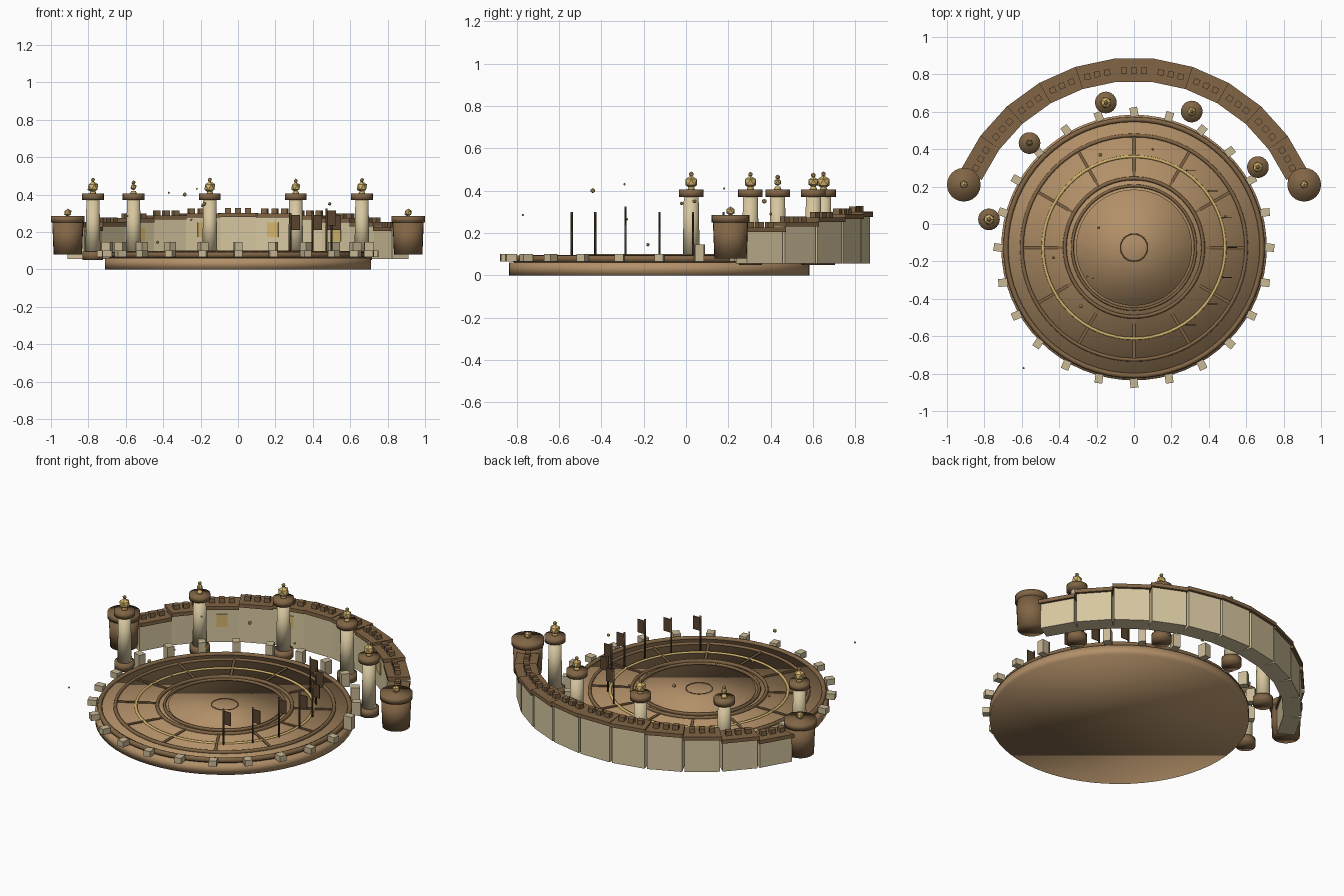
import bpy, bmesh, math, random
from mathutils import Matrix, Vector

random.seed(4)
cube = bpy.data.objects.get("Cube")
if cube:
    bpy.data.objects.remove(cube, do_unlink=True)

CY = -0.126  # shared centre of the stage and the curved wall


def material(name, rgb):
    m = bpy.data.materials.new(name)
    m.use_nodes = True
    m.diffuse_color = (*rgb, 1)
    bsdf = next(n for n in m.node_tree.nodes if n.type == 'BSDF_PRINCIPLED')
    bsdf.inputs["Base Color"].default_value = (*rgb, 1)
    return m


EARTH = material("warm brown stone", (0.45, 0.28, 0.14))
TRIM = material("dark brown trim", (0.22, 0.13, 0.06))
CREAM = material("cream stone", (0.68, 0.57, 0.35))
BLOCK = material("pale block stone", (0.58, 0.48, 0.30))
GOLD = material("gold", (0.66, 0.46, 0.15))
CLOTH = material("dark cloth", (0.10, 0.06, 0.03))


def finish(bm, name, mat, smooth=False):
    mesh = bpy.data.meshes.new(name)
    bmesh.ops.recalc_face_normals(bm, faces=bm.faces)
    for f in bm.faces:
        f.smooth = smooth
    bm.to_mesh(mesh)
    bm.free()
    mesh.materials.append(mat)
    ob = bpy.data.objects.new(name, mesh)
    bpy.context.collection.objects.link(ob)
    return ob


def drum(name, mat, x, y, z0, z1, r0, r1=None, sides=24):
    bm = bmesh.new()
    bmesh.ops.create_cone(bm, cap_ends=True, segments=sides, radius1=r0,
                          radius2=r0 if r1 is None else r1, depth=z1 - z0,
                          matrix=Matrix.Translation((x, y, (z0 + z1) / 2)))
    return finish(bm, name, mat, True)


def ball(name, mat, pos, r, detail=1):
    bm = bmesh.new()
    bmesh.ops.create_icosphere(bm, subdivisions=detail, radius=r,
                               matrix=Matrix.Translation(pos))
    return finish(bm, name, mat)


def box(name, mat, pos, size, turn=0.0):
    bm = bmesh.new()
    bmesh.ops.create_cube(bm, size=1, matrix=Matrix.Translation(pos)
                          @ Matrix.Rotation(turn, 4, 'Z') @ Matrix.Diagonal((*size, 1)))
    return finish(bm, name, mat)


def ring(name, mat, r, z, half_width, half_height):
    bpy.ops.mesh.primitive_torus_add(location=(0, CY, z), major_radius=r, minor_radius=half_width,
                                     major_segments=64, minor_segments=8)
    ob = bpy.context.object
    ob.name = name
    ob.scale.z = half_height / half_width
    ob.data.materials.append(mat)
    bpy.ops.object.shade_smooth()


def polar(deg, r, z):
    a = math.radians(deg)
    return Vector((r * math.cos(a), CY + r * math.sin(a), z))


# Stage: stacked discs
drum("stage_base", EARTH, 0, CY, 0, 0.06, 0.71, sides=64)
drum("stage_step", EARTH, 0, CY, 0.06, 0.08, 0.685, sides=64)
drum("stage_floor", EARTH, 0, CY, 0.08, 0.086, 0.60, sides=64)
drum("stage_centre", EARTH, 0, CY, 0.086, 0.095, 0.31, sides=64)

# Stage rings and spokes
ring("rim_ring", TRIM, 0.685, 0.078, 0.014, 0.016)
ring("outer_ring", TRIM, 0.60, 0.085, 0.010, 0.012)
ring("gold_ring", GOLD, 0.487, 0.087, 0.008, 0.007)
ring("middle_ring", TRIM, 0.37, 0.090, 0.010, 0.012)
ring("inner_ring", TRIM, 0.33, 0.092, 0.008, 0.010)
ring("centre_ring", TRIM, 0.073, 0.095, 0.003, 0.003)
for i in range(12):
    box("floor_spoke", TRIM, polar(i * 30, 0.485, 0.087), (0.22, 0.014, 0.008), math.radians(i * 30))

# Edge blocks, taller along the back
for i in range(24):
    a = i * 15
    h = 0.08 if 10 < a < 170 else 0.035
    turn = math.radians(a + random.uniform(-12, 12))
    box("edge_block", BLOCK, polar(a, 0.725, 0.066 + h / 2), (0.05, 0.042, h), turn)


# Curved back wall: panels, coping and merlons
def wall_top(deg):
    return 0.205 + 0.075 * max(0, 2 * math.sin(math.radians(deg)) - 1)


for i in range(-5, 6):
    a = 90 + 12 * i
    turn = math.radians(a)
    top = wall_top(a)
    box("wall_panel", CREAM, polar(a, 0.945, (0.055 + top) / 2), (0.10, 0.195, top - 0.055), turn)
    # coping slab with mitred ends
    bm = bmesh.new()
    rows = []
    for end in (a - 6, a + 6):
        rows.append([bm.verts.new(polar(end, r / math.cos(math.radians(6)), z))
                     for r, z in ((0.886, top), (1.01, top), (1.01, top + 0.022), (0.886, top + 0.022))])
    for k in range(4):
        n = (k + 1) % 4
        bm.faces.new((rows[0][k], rows[0][n], rows[1][n], rows[1][k]))
    bm.faces.new(rows[0])
    bm.faces.new(rows[1])
    finish(bm, "wall_coping", TRIM)
    for k in (-1, 0, 1):
        box("merlon", TRIM, polar(a + k * 3.3, 0.947, top + 0.034), (0.032, 0.032, 0.028), turn)
    if abs(i) in (1, 3):
        box("wall_plaque", GOLD, polar(a, 0.893, top - 0.065), (0.008, 0.06, 0.075), turn)

# End towers
for s in (-1, 1):
    x, y = s * 0.91, 0.21
    drum("tower_body", TRIM, x, y, 0.08, 0.25, 0.076, 0.083)
    drum("tower_cap", TRIM, x, y, 0.25, 0.285, 0.09)
    ball("tower_knob", GOLD, (x, y, 0.303), 0.022)

# Columns with gold finials
for i, r in enumerate((0.032, 0.018, 0.033, 0.027, 0.031)):
    x, y, _ = polar(169 - 34 * i, 0.79, 0)
    drum("column_base", TRIM, x, y, 0.05, 0.095, 0.055)
    drum("column_shaft", CREAM, x, y, 0.095, 0.37, 0.04, 0.035)
    drum("column_cap", TRIM, x, y, 0.37, 0.405, 0.058)
    drum("finial_neck", GOLD, x, y, 0.405, 0.42, 0.018, 0.012, 8)
    ball("finial_ball", GOLD, (x, y, 0.44), r)
    ball("finial_tip", GOLD, (x, y, 0.446 + r), 0.012)

# Banners along the left side of the stage
for i in range(-3, 4):
    x, y, _ = polar(i * 18.6, 0.50, 0)
    top = 0.325 if i == -1 else 0.30
    drum("banner_pole", CLOTH, x, y, 0.085, top, 0.005, sides=8)
    box("banner_cloth", CLOTH, (x + 0.025, y, top - 0.05), (0.05, 0.004, 0.08))

# Floating gold beads
for x, y, z, r in ((-0.285, -0.44, 0.40, 0.012), (-0.22, -0.29, 0.43, 0.006),
                   (-0.19, -0.02, 0.34, 0.009), (-0.18, 0.37, 0.35, 0.012),
                   (-0.25, -0.28, 0.265, 0.007), (-0.43, -0.18, 0.145, 0.009),
                   (0.10, 0.40, 0.29, 0.008), (0.49, 0.04, 0.35, 0.01),
                   (-0.37, 0.18, 0.41, 0.006), (-0.59, -0.77, 0.285, 0.006)):
    ball("gold_bead", GOLD, (x, y, z), r)
